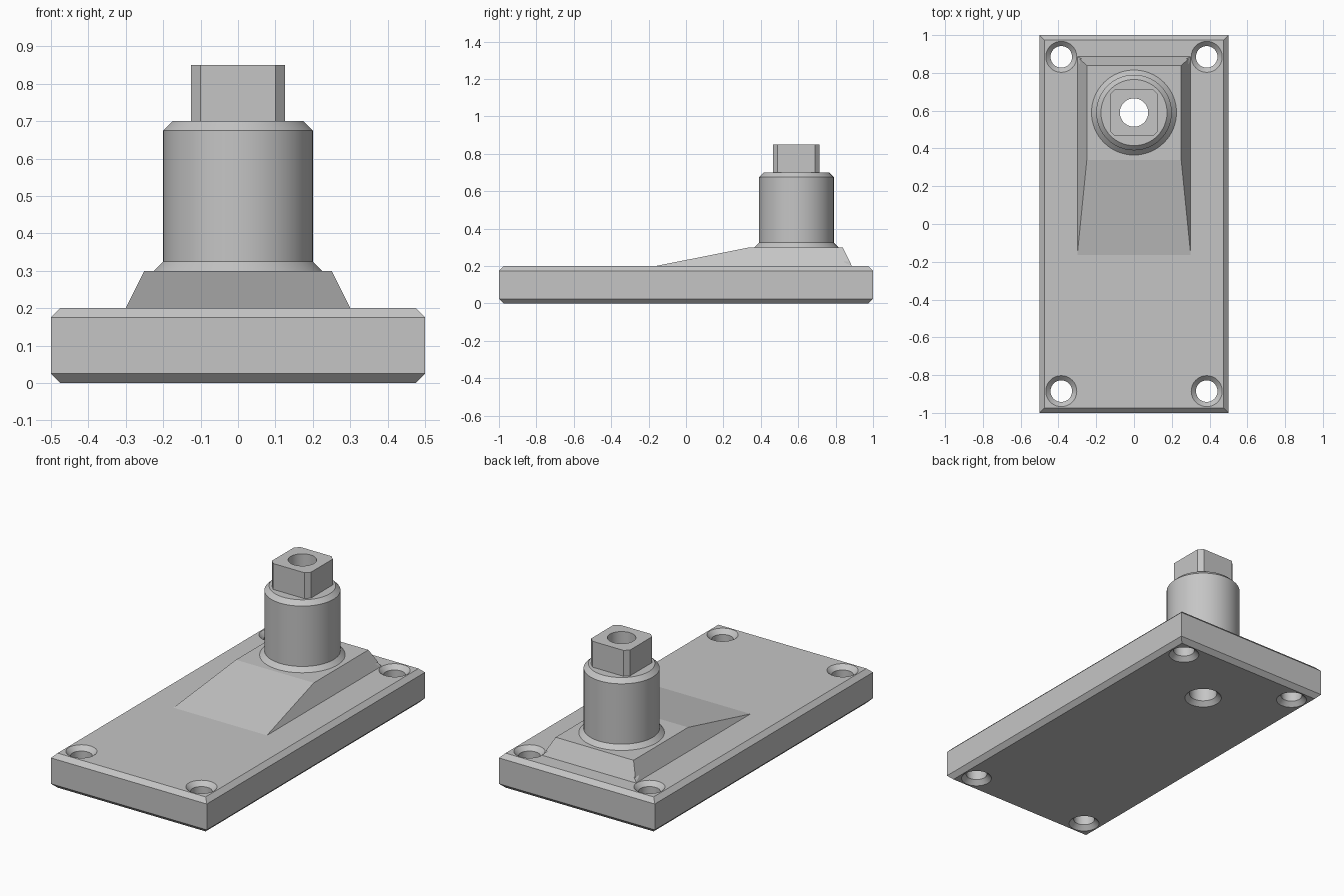
import bpy
import bmesh
import math

default_cube = bpy.data.objects.get("Cube")
if default_cube:
    bpy.data.objects.remove(default_cube, do_unlink=True)

CHAMFER = 0.025
POST_Y = 0.59
HOLE_X, HOLE_Y, HOLE_R = 0.385, 0.885, 0.057
BORE_R = 0.075

# Single light grey finish
grey = bpy.data.materials.new("light_grey")
grey.use_nodes = True
colour = (0.56, 0.56, 0.56, 1)
grey.diffuse_color = colour
grey.node_tree.nodes["Principled BSDF"].inputs["Base Color"].default_value = colour


def rect(hx, y0, y1, z):
    return [(-hx, y0, z), (hx, y0, z), (hx, y1, z), (-hx, y1, z)]


def circle(r, z, cx=0, cy=POST_Y, n=64):
    return [(cx + r * math.cos(math.tau * i / n),
             cy + r * math.sin(math.tau * i / n), z) for i in range(n)]


def clipped_square(h, c, z):
    k = h - c
    corners = [(h, -k), (h, k), (k, h), (-k, h), (-h, k), (-h, -k), (-k, -h), (k, -h)]
    return [(x, POST_Y + y, z) for x, y in corners]


def loft(name, rings):
    """Closed solid through matching rings, from bottom to top."""
    bm = bmesh.new()
    loops = [[bm.verts.new(p) for p in ring] for ring in rings]
    for a, b in zip(loops, loops[1:]):
        for i in range(len(a)):
            j = (i + 1) % len(a)
            bm.faces.new((a[i], a[j], b[j], b[i]))
    bm.faces.new(loops[0][::-1])
    bm.faces.new(loops[-1])
    bmesh.ops.recalc_face_normals(bm, faces=bm.faces)
    mesh = bpy.data.meshes.new(name)
    bm.to_mesh(mesh)
    bm.free()
    mesh.materials.append(grey)
    obj = bpy.data.objects.new(name, mesh)
    bpy.context.collection.objects.link(obj)
    return obj


def combine(target, tool, operation):
    """Apply a boolean and discard the tool."""
    mod = target.modifiers.new(operation.lower(), "BOOLEAN")
    mod.operation = operation
    mod.solver = "EXACT"
    mod.object = tool
    bpy.context.view_layer.objects.active = target
    bpy.ops.object.modifier_apply(modifier=mod.name)
    bpy.data.objects.remove(tool, do_unlink=True)


# Base plate with chamfered top and bottom edges
c = CHAMFER
body = loft("mounting_bracket", [
    rect(0.5 - c, -1 + c, 1 - c, 0), rect(0.5, -1, 1, c),
    rect(0.5, -1, 1, 0.2 - c), rect(0.5 - c, -1 + c, 1 - c, 0.2)])

# Sloped ramp, rooted inside the plate
ramp = loft("ramp", [
    rect(0.3, -0.163, 0.887, 0.1), rect(0.3, -0.163, 0.887, 0.2),
    rect(0.25, 0.338, 0.838, 0.3)])

# Round post with flared foot and chamfered shoulder
post = loft("post", [
    circle(0.225, 0.25), circle(0.225, 0.3), circle(0.2, 0.325),
    circle(0.2, 0.675), circle(0.175, 0.7)])

# Square drive head with clipped corners
head = loft("drive_head", [clipped_square(0.125, c, z) for z in (0.6, 0.85)])

for part in (ramp, post, head):
    combine(body, part, "UNION")

# Bore through the post, chamfered underneath
combine(body, loft("bore_cutter", [
    circle(BORE_R + 2 * c, -c), circle(BORE_R, c), circle(BORE_R, 1)]), "DIFFERENCE")

# Corner screw holes, countersunk on both sides
for sx in (-1, 1):
    for sy in (-1, 1):
        profile = [(2 * c, -c), (0, c), (0, 0.2 - c), (2 * c, 0.2 + c)]
        combine(body, loft("hole_cutter", [
            circle(HOLE_R + dr, z, sx * HOLE_X, sy * HOLE_Y) for dr, z in profile]),
            "DIFFERENCE")

# Smooth round walls, crisp edges elsewhere
bpy.ops.object.select_all(action="DESELECT")
body.select_set(True)
bpy.context.view_layer.objects.active = body
bpy.ops.object.shade_smooth_by_angle(angle=math.radians(10))
